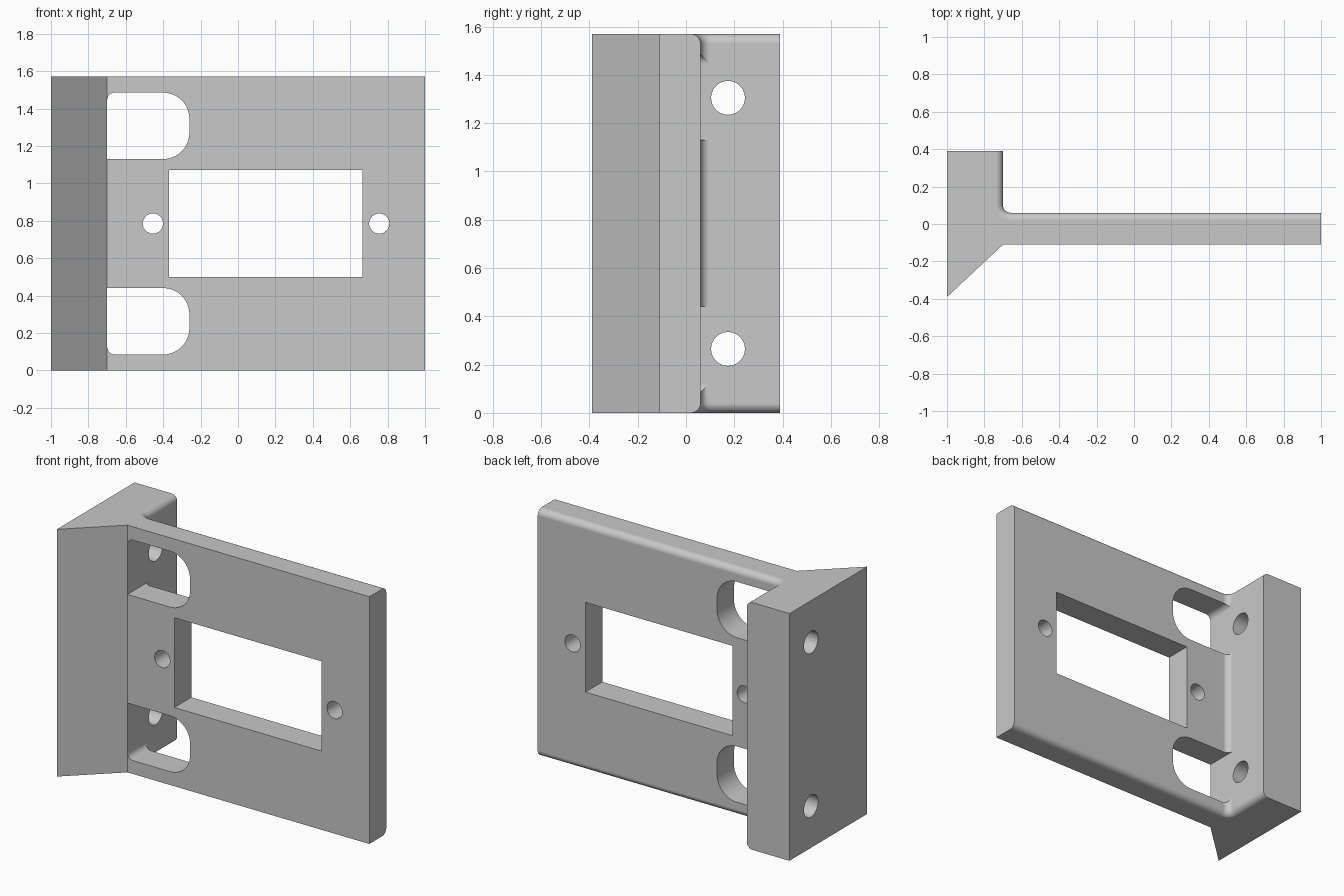
import bpy, bmesh, math
from mathutils import Vector

H = 1.57                          # overall height
FRONT, BACK = -0.11, 0.06         # plate faces
INNER = -0.7                      # inner face of the flange
DEPTH = 0.39
ROUND = 0.04

cube = bpy.data.objects.get("Cube")
if cube:
    bpy.data.objects.remove(cube, do_unlink=True)

grey = bpy.data.materials.new("light grey")
grey.use_nodes = True
grey.diffuse_color = (0.58, 0.58, 0.58, 1)
grey.node_tree.nodes["Principled BSDF"].inputs["Base Color"].default_value = grey.diffuse_color


def arc(cx, cy, r, start, end, n=12):
    """Points along an arc, angles in degrees."""
    angles = [math.radians(start + (end - start) * i / n) for i in range(n + 1)]
    return [(cx + r * math.cos(a), cy + r * math.sin(a)) for a in angles]


def prism(name, points, direction, bevel_rule=None):
    """Extrude a planar outline into a solid, optionally rounding chosen edges."""
    bm = bmesh.new()
    face = bm.faces.new([bm.verts.new(p) for p in points])
    moved = bmesh.ops.extrude_face_region(bm, geom=[face], use_keep_orig=True)["geom"]
    bmesh.ops.translate(bm, vec=Vector(direction),
                        verts=[g for g in moved if isinstance(g, bmesh.types.BMVert)])
    bmesh.ops.recalc_face_normals(bm, faces=bm.faces)
    if bevel_rule:
        bmesh.ops.bevel(bm, geom=[e for e in bm.edges if bevel_rule(e)], offset=ROUND,
                        segments=8, profile=0.5, affect='EDGES')
    mesh = bpy.data.meshes.new(name)
    bm.to_mesh(mesh)
    bm.free()
    mesh.materials.append(grey)
    obj = bpy.data.objects.new(name, mesh)
    bpy.context.collection.objects.link(obj)
    return obj


def cut_through_plate(name, outline):
    return prism(name, [(x, -0.3, z) for x, z in outline], (0, 0.6, 0))


def back_rim(edge):
    """Top and bottom edges running along the plate back and flange inside."""
    a, b = (v.co for v in edge.verts)
    return (abs(a.z - b.z) < 1e-4 and min(a.y, b.y) > BACK - 0.01
            and (a.y + b.y) / 2 < DEPTH - 0.001)


# Bracket body: wedge, plate and flange in one outline with a filleted corner
outline = [(-1, -DEPTH), (INNER, FRONT), (1, FRONT), (1, BACK)]
outline += arc(INNER + ROUND, BACK + ROUND, ROUND, 270, 180, 8)
outline += [(INNER, DEPTH), (-1, DEPTH)]
bracket = prism("mounting_bracket", [(x, y, 0) for x, y in outline], (0, 0, H), back_rim)

# Central rectangular opening
cutters = [cut_through_plate("opening_cutter",
                             [(-0.37, 0.5), (0.665, 0.5), (0.665, 1.07), (-0.37, 1.07)])]

# Access windows beside the flange, mirrored about mid height
left, right, low, high, r = INNER + 0.0005, -0.26, 1.13, 1.485, 0.14
window = [(left, low)]
window += arc(right - r, low + r, r, -90, 0) + arc(right - r, high - r, r, 0, 90)
window += arc(left + ROUND, high - ROUND, ROUND, 90, 180, 6)
cutters.append(cut_through_plate("upper_window_cutter", window))
cutters.append(cut_through_plate("lower_window_cutter", [(x, H - z) for x, z in window]))

# Small screw holes through the plate
for x in (-0.455, 0.755):
    cutters.append(cut_through_plate("plate_hole_cutter", arc(x, H / 2, 0.054, 0, 360, 40)[:-1]))

# Larger screw holes through the flange
for z in (0.265, H - 0.265):
    ring = arc(0.174, z, 0.07, 0, 360, 40)[:-1]
    cutters.append(prism("flange_hole_cutter", [(-1.2, y, h) for y, h in ring], (0.8, 0, 0)))

# Apply the cuts
bpy.context.view_layer.objects.active = bracket
for cutter in cutters:
    mod = bracket.modifiers.new("cut", 'BOOLEAN')
    mod.operation, mod.solver, mod.object = 'DIFFERENCE', 'EXACT', cutter
    bpy.ops.object.modifier_apply(modifier=mod.name)
    bpy.data.objects.remove(cutter, do_unlink=True)

# Smooth the rounded areas while keeping flat faces crisp
bpy.ops.object.select_all(action='DESELECT')
bracket.select_set(True)
bpy.ops.object.shade_smooth_by_angle(angle=math.radians(30))
weighted = bracket.modifiers.new("flat_face_normals", 'WEIGHTED_NORMAL')
weighted.keep_sharp = True
